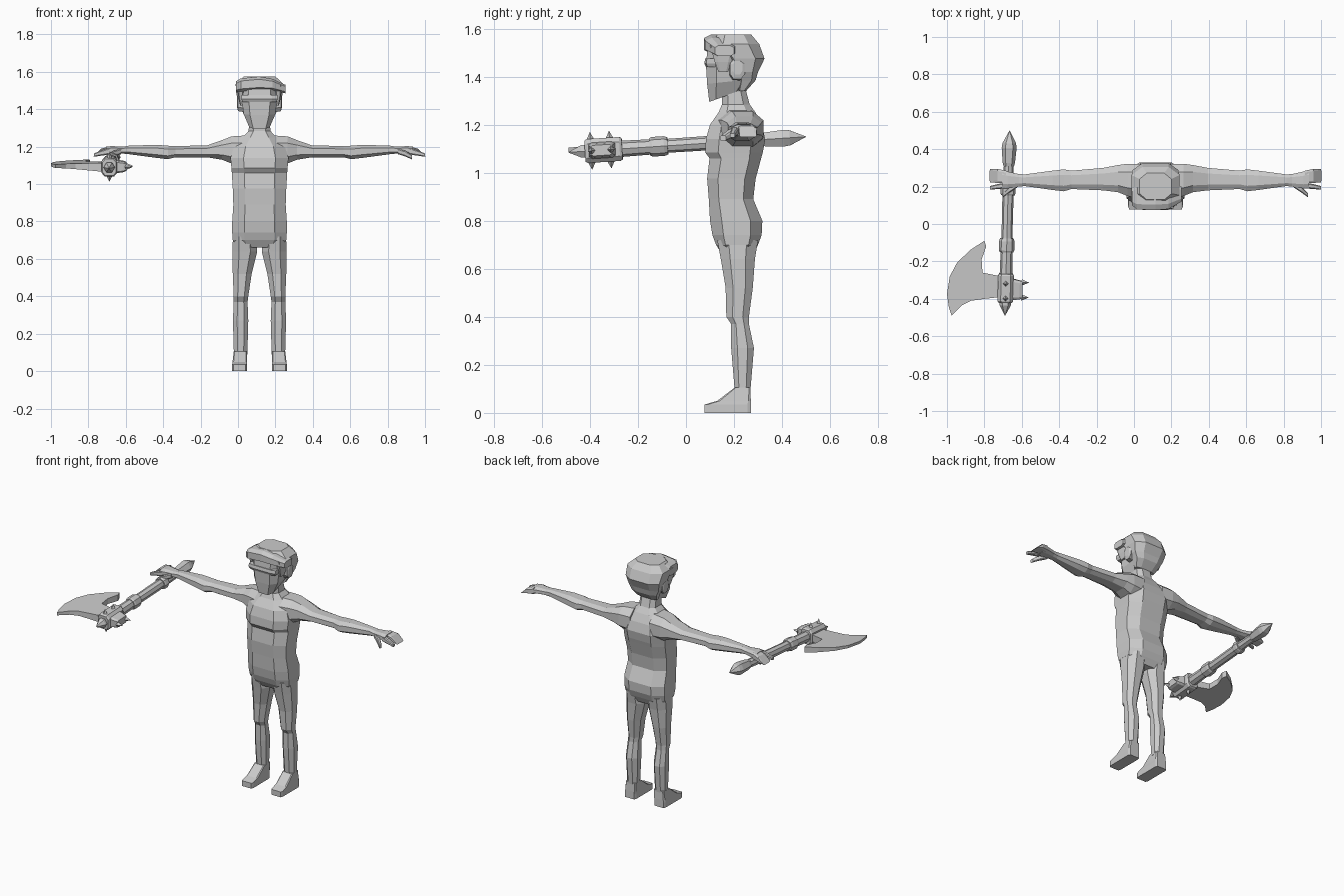
import bpy, bmesh, math
from mathutils import Vector, Matrix

CX = 0.115  # body centre line
grey = bpy.data.materials.new("plain_grey")
grey.diffuse_color = (0.6, 0.6, 0.6, 1)


def finish(name, bm, mirror=False, origin=(0, 0, 0), matrix=None):
    bmesh.ops.recalc_face_normals(bm, faces=bm.faces)
    me = bpy.data.meshes.new(name)
    bm.to_mesh(me)
    bm.free()
    me.materials.append(grey)
    ob = bpy.data.objects.new(name, me)
    bpy.context.collection.objects.link(ob)
    ob.location = origin
    if matrix:
        ob.matrix_world = matrix
    if mirror:
        ob.modifiers.new("mirror", 'MIRROR').use_mirror_merge = False
    return ob


def octagon(u0, u1, v0, v1, k):
    """Rectangle with chamfered corners; k is the flat share of each side."""
    cu, cv, hu, hv = (u0 + u1) / 2, (v0 + v1) / 2, (u1 - u0) / 2, (v1 - v0) / 2
    shape = [(k, -1), (1, -k), (1, k), (k, 1), (-k, 1), (-1, k), (-1, -k), (-k, -1)]
    return [(cu + a * hu, cv + b * hv) for a, b in shape]


def loft(name, axis, rings, k=0.5, **kw):
    """Rings are (position, u0, u1, v0, v1[, tilt]); tilt lifts the far v side."""
    bm = bmesh.new()
    loops = []
    for r in rings:
        p, u0, u1, v0, v1 = r[:5]
        tilt = r[5] if len(r) > 5 else 0
        loop = []
        for u, v in octagon(u0, u1, v0, v1, k):
            q = p + tilt * (v - v0) / (v1 - v0)
            co = (u, v, q) if axis == 'z' else (q, u, v) if axis == 'x' else (u, q, v)
            loop.append(bm.verts.new(co))
        loops.append(loop)
    for a, b in zip(loops, loops[1:]):
        for i in range(8):
            j = (i + 1) % 8
            bm.faces.new((a[i], a[j], b[j], b[i]))
    bm.faces.new(loops[0])
    bm.faces.new(loops[-1])
    return finish(name, bm, **kw)


def sym(rows):
    return [(r[0], -r[1], r[1]) + tuple(r[2:]) for r in rows]


body = dict(origin=(CX, 0, 0))
pair = dict(origin=(CX, 0, 0), mirror=True)

# Torso and neck
loft("torso", 'z', sym([
    (0.66, .11, .15, .28), (0.70, .143, .125, .30), (0.74, .146, .11, .315),
    (0.80, .146, .10, .318), (0.89, .14, .095, .28), (0.975, .143, .088, .29),
    (1.06, .148, .098, .313), (1.085, .15, .08, .32), (1.14, .155, .083, .33),
    (1.20, .135, .10, .315), (1.25, .09, .135, .29), (1.285, .058, .15, .265),
    (1.36, .055, .15, .245)]), 0.55, **body)

# Legs and feet
loft("leg", 'z', [
    (0.72, .02, .142, .13, .30), (0.64, .012, .145, .145, .287),
    (0.52, .042, .143, .165, .278), (0.40, .06, .138, .168, .262),
    (0.37, .064, .138, .188, .262), (0.27, .06, .142, .188, .283),
    (0.09, .065, .137, .203, .268)], 0.45, **pair)
loft("foot", 'z', [
    (0, .068, .146, .078, .27), (0.035, .068, .146, .078, .27),
    (0.05, .067, .144, .13, .27), (0.105, .066, .138, .202, .268)], 0.85, **pair)

# Arms, with hands, fingers and thumbs
loft("arm", 'x', [
    (.07, .13, .32, 1.10, 1.26), (.15, .15, .322, 1.11, 1.255),
    (.20, .17, .315, 1.13, 1.235), (.28, .18, .30, 1.143, 1.207),
    (.45, .187, .285, 1.143, 1.203), (.49, .175, .292, 1.133, 1.205),
    (.55, .182, .285, 1.14, 1.21), (.70, .203, .265, 1.16, 1.205),
    (.73, .20, .267, 1.163, 1.20), (.79, .19, .28, 1.16, 1.203),
    (.82, .19, .288, 1.157, 1.20)], 0.5, **pair)
loft("fingers", 'x', [
    (.80, .217, .285, 1.16, 1.202), (.845, .22, .295, 1.157, 1.19),
    (.887, .222, .293, 1.148, 1.168, -.02)], 0.7, **pair)
loft("index_finger", 'x', [
    (.80, .19, .222, 1.158, 1.195), (.845, .187, .213, 1.152, 1.18),
    (.885, .183, .203, 1.146, 1.164)], 0.6, **pair)
loft("thumb", 'x', [
    (.74, .195, .225, 1.16, 1.19), (.78, .168, .20, 1.147, 1.178),
    (.815, .143, .166, 1.132, 1.155)], 0.6, **pair)

# Head with chin, brow and ears
loft("head", 'z', sym([
    (1.295, .055, .097, .235, .05), (1.37, .085, .088, .28, .02),
    (1.45, .095, .083, .305), (1.52, .10, .09, .31), (1.56, .07, .12, .27)]), 0.6, **body)
loft("brow", 'z', sym([(1.44, .09, .083, .13), (1.455, .097, .076, .13),
                       (1.475, .097, .08, .13)]), 0.7, **body)
loft("ear", 'x', [(.085, .18, .24, 1.385, 1.47), (.115, .183, .245, 1.39, 1.475),
                  (.12, .195, .235, 1.41, 1.465)], 0.5, **pair)

# Hair: back and crown, side locks, swept fringe
loft("hair_cap", 'z', sym([
    (1.34, .07, .215, .25), (1.385, .09, .215, .29), (1.42, .108, .20, .30),
    (1.475, .122, .16, .327), (1.535, .128, .11, .305),
    (1.575, .085, .13, .272)]), 0.55, **body)
loft("side_lock", 'z', [(1.42, .085, .104, .135, .175), (1.46, .085, .113, .12, .19),
                        (1.53, .08, .122, .10, .21)], 0.6, **pair)
loft("fringe", 'x', [
    (-.125, .10, .19, 1.49, 1.55), (-.10, .078, .22, 1.495, 1.565),
    (.0, .074, .22, 1.502, 1.575), (.07, .08, .22, 1.50, 1.562),
    (.14, .12, .20, 1.485, 1.53)], 0.6, **body)

# Axe, built along local +y from the front tip
tip, butt = Vector((-.69, -.49, 1.085)), Vector((-.665, .5, 1.15))
turn = Vector((0, 1, 0)).rotation_difference(butt - tip).to_matrix().to_4x4()
axe = Matrix.Translation(tip) @ turn


def lathe(name, profile, sides=6):
    bm = bmesh.new()
    loops = [[bm.verts.new((r * math.cos(2 * math.pi * i / sides), t,
                            r * math.sin(2 * math.pi * i / sides)))
              for i in range(sides)] for t, r in profile]
    for a, b in zip(loops, loops[1:]):
        for i in range(sides):
            j = (i + 1) % sides
            bm.faces.new((a[i], a[j], b[j], b[i]))
    bm.faces.new(loops[0])
    bm.faces.new(loops[-1])
    return finish(name, bm, matrix=axe)


lathe("axe_front_point", [(0, .001), (.055, .03), (.09, .03)])
lathe("axe_shaft", [(.2, .034), (.34, .032), (.42, .029), (.6, .03), (.82, .026)], 8)
lathe("axe_middle_band", [(.34, .036), (.35, .041), (.40, .041), (.415, .036)], 8)
lathe("axe_grip_band", [(.645, .036), (.655, .04), (.68, .04), (.69, .036)], 8)
lathe("axe_pommel", [(.80, .028), (.82, .033), (.90, .04), (.925, .036), (.992, .001)])
loft("axe_head_block", 'y', [(.07, -.036, .036, -.044, .044), (.08, -.042, .042, -.05, .05),
                             (.215, -.042, .042, -.05, .05), (.225, -.036, .036, -.044, .044)],
     0.6, matrix=axe)
loft("axe_rear_block", 'x', [(.03, .085, .2, -.035, .035), (.075, .09, .19, -.028, .028),
                             (.09, .095, .185, -.022, .022)], 0.75, matrix=axe)


def spike(name, base, direction, length, radius=.017):
    bm = bmesh.new()
    bmesh.ops.create_cone(bm, cap_ends=True, segments=4, radius1=radius, radius2=0, depth=length)
    rot = Vector((0, 0, 1)).rotation_difference(Vector(direction)).to_matrix().to_4x4()
    d = Vector(base) + Vector(direction) * length / 2
    finish(name, bm, matrix=axe @ Matrix.Translation(d) @ rot)


# Spikes on top, bottom and rear of the axe head
for t in (.095, .175):
    spike("top_spike", (0, t, .045), (0, 0, 1), .034)
    spike("bottom_spike", (0, t, -.045), (0, 0, -1), .034)
    spike("rear_spike", (.085, t + .005, 0), (1, 0, 0), .04)

# Crescent blade, tapering towards its edge
outline = [(-.71, -.28), (-.81, -.26), (-.815, -.19), (-.79, -.12), (-.80, -.09),
           (-.87, -.135), (-.945, -.205), (-.985, -.28), (-1, -.375), (-.99, -.445),
           (-.975, -.49), (-.92, -.435), (-.87, -.41), (-.80, -.40), (-.71, -.39)]
bm = bmesh.new()
sheets = []
for side in (1, -1):
    sheets.append([bm.verts.new((x, y, 1.092 - .05 * (x + .73) + .065 * (y + .35)
                                 + side * (.008 + .055 * (x + 1)))) for x, y in outline])
    bm.faces.new(sheets[-1])
n = len(outline)
for i in range(n):
    j = (i + 1) % n
    bm.faces.new((sheets[0][i], sheets[0][j], sheets[1][j], sheets[1][i]))
finish("axe_blade", bm)
